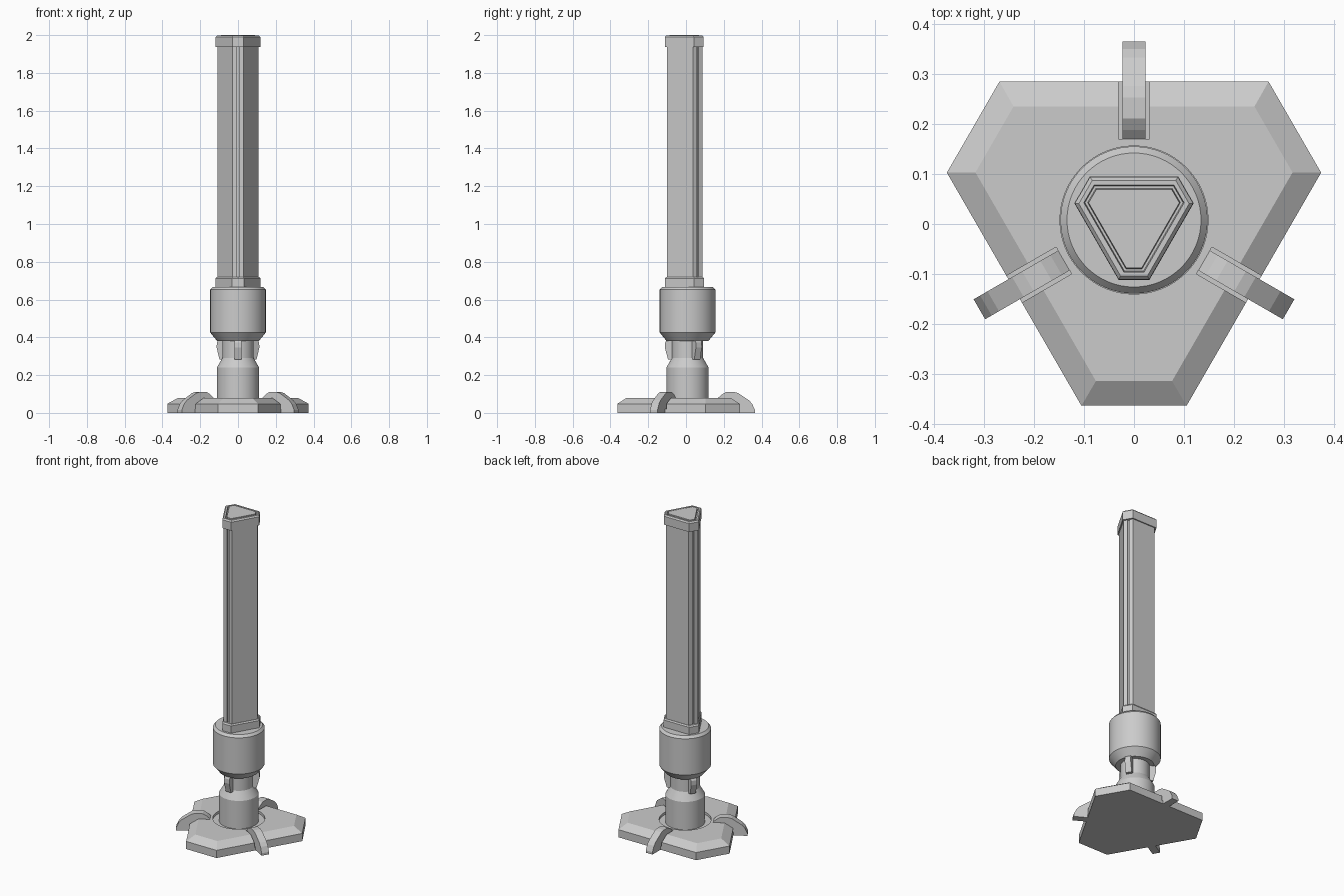
import bpy, bmesh, math
from mathutils import Matrix, Vector

if "Cube" in bpy.data.objects:
    bpy.data.objects.remove(bpy.data.objects["Cube"])

CY = 0.008  # y of the vertical axis of the model


def finish(name, bm, smooth=False):
    bmesh.ops.recalc_face_normals(bm, faces=bm.faces)
    me = bpy.data.meshes.new(name)
    bm.to_mesh(me)
    bm.free()
    ob = bpy.data.objects.new(name, me)
    ob.location.y = CY
    bpy.context.collection.objects.link(ob)
    if smooth:
        bpy.context.view_layer.objects.active = ob
        ob.select_set(True)
        bpy.ops.object.shade_smooth_by_angle(angle=math.radians(25))
        ob.select_set(False)
    return ob


def loft(name, rings, smooth=False):
    """Skin a stack of closed rings and cap both ends."""
    bm = bmesh.new()
    vs = [[bm.verts.new((x, y, z)) for x, y in pts] for pts, z in rings]
    n = len(vs[0])
    for a, b in zip(vs, vs[1:]):
        for i in range(n):
            j = (i + 1) % n
            bm.faces.new((a[i], a[j], b[j], b[i]))
    bm.faces.new(vs[0][::-1])
    bm.faces.new(vs[-1])
    return finish(name, bm, smooth)


def polar(r, deg):
    a = math.radians(deg)
    return (r * math.cos(a), r * math.sin(a))


def tri(r, spread):
    """Triangle with cut corners pointing to 30, 150 and 270 degrees."""
    return [polar(r, c + s) for c in (30, 150, 270) for s in (-spread, spread)]


def circle(r, n=64):
    return [polar(r, 360 * i / n) for i in range(n)]


def radial_plates(name, profile, half_width, angles):
    """Extruded (radius, z) profiles placed around the axis."""
    bm = bmesh.new()
    for a in angles:
        rot = Matrix.Rotation(math.radians(a), 3, 'Z')
        s = [[bm.verts.new(rot @ Vector((r, w, z))) for r, z in profile]
             for w in (-half_width, half_width)]
        n = len(profile)
        for i in range(n):
            j = (i + 1) % n
            bm.faces.new((s[0][i], s[0][j], s[1][j], s[1][i]))
        bm.faces.new(s[0][::-1])
        bm.faces.new(s[1])
    return finish(name, bm)


def cut(target, cutter):
    cutter.hide_render = True
    cutter.hide_viewport = True
    m = target.modifiers.new("cut", 'BOOLEAN')
    m.operation = 'DIFFERENCE'
    m.solver = 'EXACT'
    m.object = cutter


# base plate with chamfered rim, foot slots and round socket
base = loft("base_plate", [(tri(.386, 15.8), 0), (tri(.386, 15.8), .048),
                           (tri(.331, 13.3), .08)])
FEET = (90, 210, 330)
slot = [(.162, .02), (.162, .2), (.5, .2), (.5, .02)]
cut(base, radial_plates("slot_cutter", slot, .031, FEET))
cut(base, loft("socket_cutter", [(circle(.148), .065), (circle(.148), .2)]))

# three clamp feet
foot = [(.162, 0), (.162, .08), (.18, .096), (.203, .11), (.245, .111), (.268, .105),
        (.325, .067), (.342, .048), (.357, .015), (.357, 0)]
radial_plates("feet", foot, .023, FEET)

# neck and round housing
loft("neck", [(circle(.112), .03), (circle(.112), .24), (circle(.083), .29),
              (circle(.083), .40)], True)
loft("housing", [(circle(.11), .38), (circle(.147), .425), (circle(.147), .652),
                 (circle(.134), .667)], True)

# small fins under the housing
fin = [(.06, .39), (.108, .39), (.119, .372), (.12, .345), (.103, .283), (.06, .28)]
radial_plates("neck_fins", fin, .018, (30, 150, 270))

# long column with a narrow groove down each corner face
section = []
for c in (30, 150, 270):
    rot = Matrix.Rotation(math.radians(c), 2)
    for r, w in ((.108, -.029), (.108, -.006), (.099, -.005),
                 (.099, .005), (.108, .006), (.108, .029)):
        section.append(tuple(rot @ Vector((r, w))))
loft("column", [(section, .70), (section, 1.95)])

# collar and end cap
loft("collar", [(tri(.124, 14.3), .66), (tri(.124, 14.3), .712), (tri(.117, 13.8), .72)])
loft("end_cap", [(tri(.123, 14.3), 1.937), (tri(.123, 14.3), 1.99), (tri(.115, 13.5), 1.998),
                 (tri(.106, 11), 1.998), (tri(.104, 10.5), 1.986), (tri(.099, 9.5), 1.986),
                 (tri(.097, 9.2), 2.0)])
